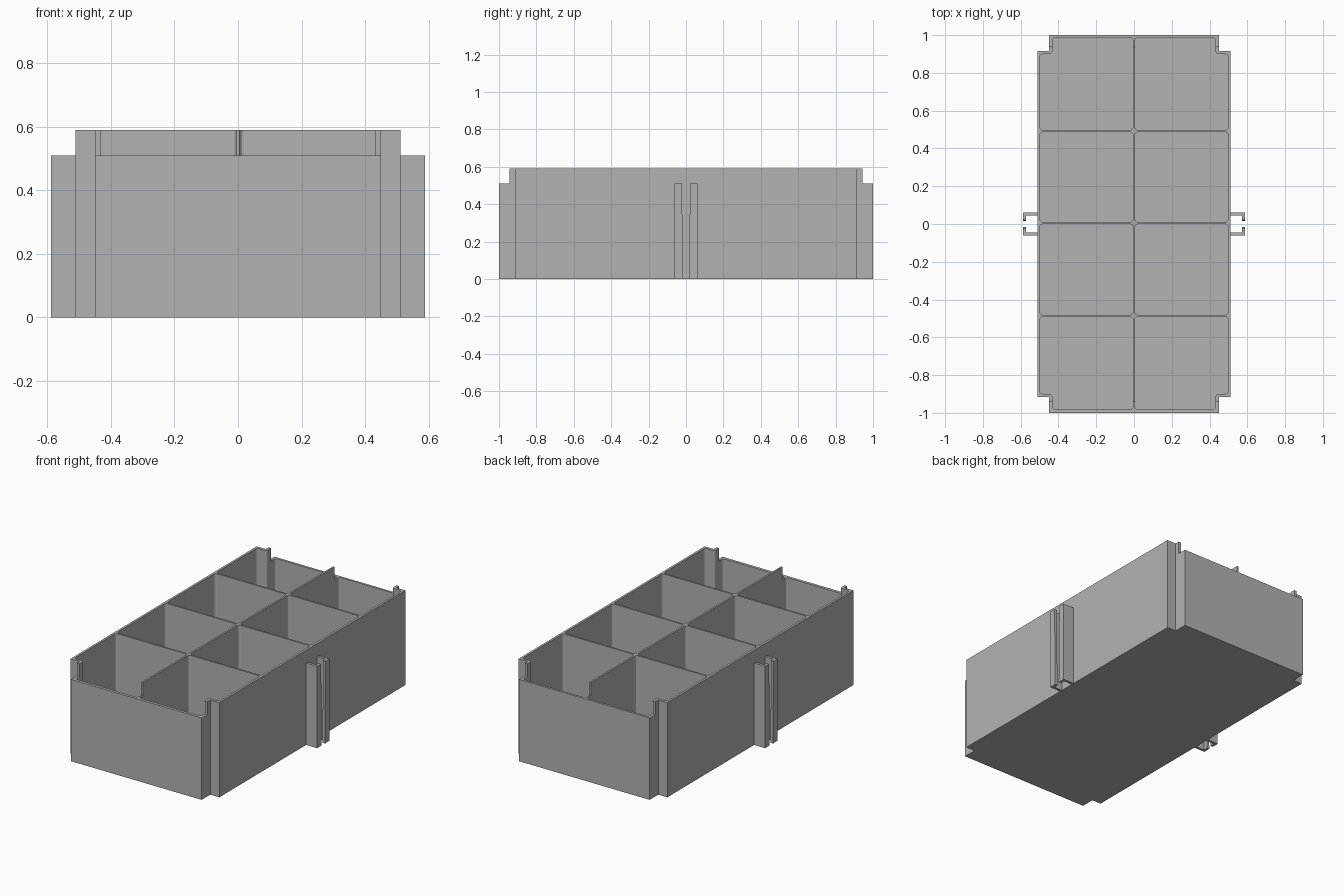
import bpy
import bmesh

cube = bpy.data.objects.get("Cube")
if cube:
    bpy.data.objects.remove(cube, do_unlink=True)

HEIGHT, END_HEIGHT, FLOOR = 0.59, 0.51, 0.015

grey = bpy.data.materials.new("plain grey")
grey.use_nodes = True
colour = (0.45, 0.45, 0.45, 1)
grey.diffuse_color = colour
grey.node_tree.nodes["Principled BSDF"].inputs["Base Color"].default_value = colour


def add_prism(bm, points, z0, z1, radius=0):
    """Extrude a flat outline upward, optionally rounding its upright edges."""
    face = bm.faces.new([bm.verts.new((x, y, z0)) for x, y in points])
    geom = bmesh.ops.extrude_face_region(bm, geom=[face])["geom"]
    top = [v for v in geom if isinstance(v, bmesh.types.BMVert)]
    for v in top:
        v.co.z = z1
    if radius:
        upright = [e for v in top for e in v.link_edges
                   if abs(e.verts[0].co.z - e.verts[1].co.z) > 0.1]
        bmesh.ops.bevel(bm, geom=upright, offset=radius, segments=3,
                        profile=0.5, affect='EDGES')


def make_object(name, bm):
    bmesh.ops.recalc_face_normals(bm, faces=bm.faces)
    mesh = bpy.data.meshes.new(name)
    bm.to_mesh(mesh)
    bm.free()
    mesh.materials.append(grey)
    obj = bpy.data.objects.new(name, mesh)
    bpy.context.collection.objects.link(obj)
    return obj


def rectangle(x0, x1, y0, y1):
    return [(x0, y0), (x1, y0), (x1, y1), (x0, y1)]


# Tray block with a square notch at each corner
bm = bmesh.new()
quarter = [(0.512, 0.915), (0.45, 0.915), (0.45, 1.0)]
outline = (quarter + [(-x, y) for x, y in reversed(quarter)]
           + [(-x, -y) for x, y in quarter]
           + [(x, -y) for x, y in reversed(quarter)])
add_prism(bm, outline, 0, HEIGHT)
tray = make_object("tray", bm)

# Eight compartments; the end ones step in around the corner notches
bm = bmesh.new()
half = 0.0055
rows = [-0.982 - half, -0.486, 0.005, 0.492, 0.986 + half]
for side in (-1, 1):
    for i in range(4):
        y0, y1 = rows[i] + half, rows[i + 1] - half
        a, b = side * half, side * 0.498
        if i in (0, 3):
            end, inner = (y1, y0) if i == 3 else (y0, y1)
            step_y = 0.899 if i == 3 else -0.899
            step_x = side * 0.432
            cell = [(a, inner), (b, inner), (b, step_y),
                    (step_x, step_y), (step_x, end), (a, end)]
        else:
            cell = rectangle(a, b, y0, y1)
        add_prism(bm, cell, FLOOR, HEIGHT + 0.1, radius=0.014)
cells = make_object("compartment_cutter", bm)

# Lowered end walls
bm = bmesh.new()
for s in (-1, 1):
    add_prism(bm, rectangle(-0.6, 0.6, s * 0.943, s * 1.1), END_HEIGHT, HEIGHT + 0.2)
ends = make_object("end_cutter", bm)

for cutter in (cells, ends):
    cutter.hide_render = True
    mod = tray.modifiers.new(cutter.name, 'BOOLEAN')
    mod.operation = 'DIFFERENCE'
    mod.solver = 'EXACT'
    mod.object = cutter

# Bake the cuts into the tray and drop the cutters
graph = bpy.context.evaluated_depsgraph_get()
cut_mesh = bpy.data.meshes.new_from_object(tray.evaluated_get(graph))
tray.modifiers.clear()
tray.data = cut_mesh
for cutter in (cells, ends):
    bpy.data.objects.remove(cutter, do_unlink=True)

# Hooked connector rails, a facing pair on each long side
for side, side_name in ((1, "left"), (-1, "right")):
    for s, end_name in ((1, "back"), (-1, "front")):
        bm = bmesh.new()
        hook = [(0.51, 0.061), (0.588, 0.061), (0.588, 0.016),
                (0.571, 0.016), (0.571, 0.045), (0.51, 0.045)]
        add_prism(bm, [(side * x, s * y) for x, y in hook], 0, END_HEIGHT)
        # the lip narrows slightly toward the top
        for v in bm.verts:
            if v.co.z > 0.1 and abs(v.co.y) < 0.03:
                v.co.y = s * 0.022
        make_object(f"{side_name}_{end_name}_rail", bm)
